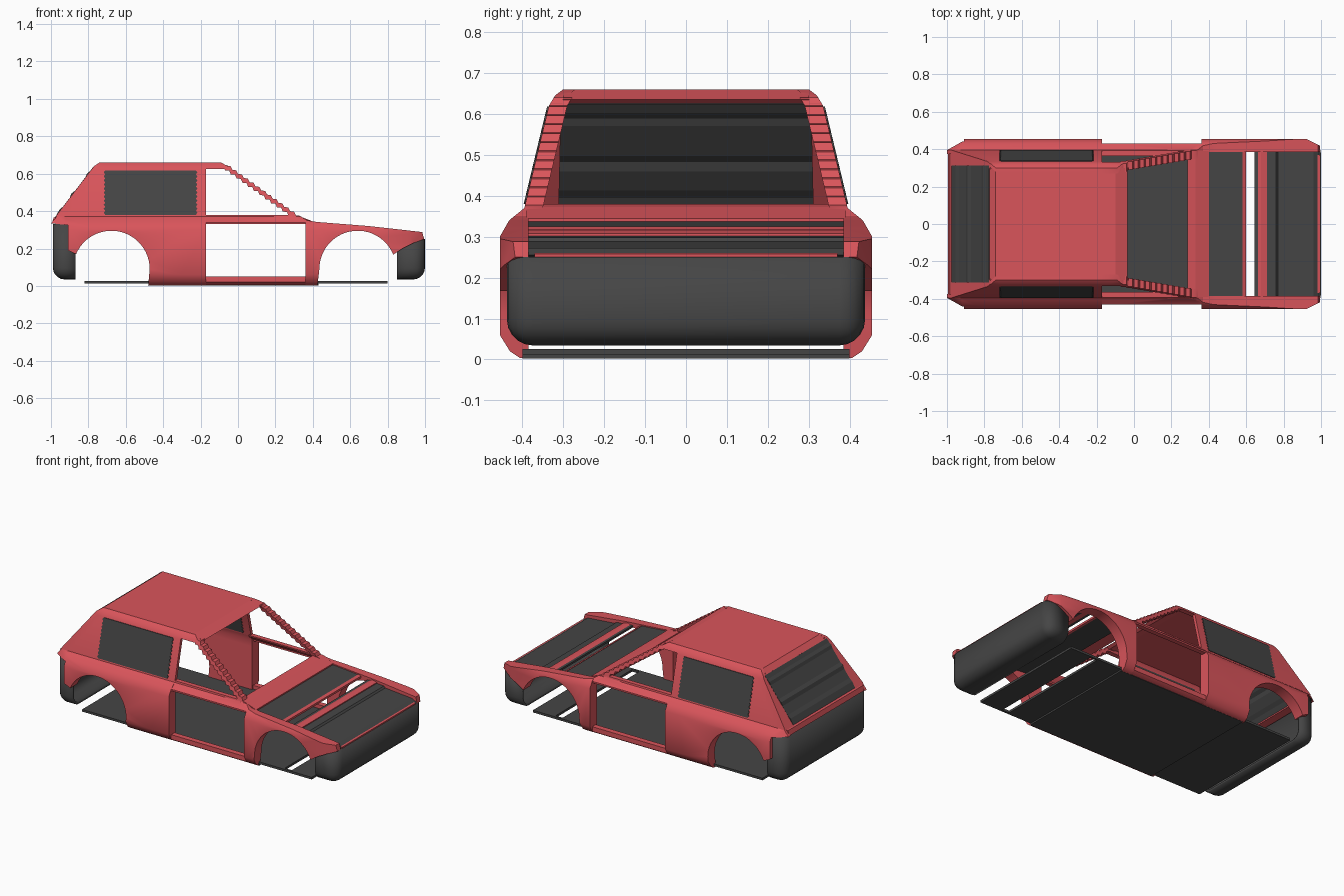
import bpy, bmesh, math
from mathutils import Vector

cube = bpy.data.objects.get("Cube")
if cube:
    bpy.data.objects.remove(cube, do_unlink=True)


def material(name, rgb):
    m = bpy.data.materials.new(name)
    m.use_nodes = True
    m.diffuse_color = (*rgb, 1)
    bsdf = next(n for n in m.node_tree.nodes if n.type == 'BSDF_PRINCIPLED')
    bsdf.inputs["Base Color"].default_value = (*rgb, 1)
    return m


RED = material("body red", (0.70, 0.09, 0.105))
DARK = material("dark grey", (0.06, 0.06, 0.06))

# Half width of the body at each height
SECTION = [(0, .40), (.02, .43), (.06, .455), (.30, .455), (.34, .432), (.37, .395),
           (.62, .335), (.645, .32), (.66, .30)]
smooth_parts = []


def half_width(z):
    if z <= 0:
        return SECTION[0][1]
    for (z0, y0), (z1, y1) in zip(SECTION, SECTION[1:]):
        if z <= z1:
            return y0 + (y1 - y0) * (z - z0) / (z1 - z0)
    return SECTION[-1][1]


def finish(name, bm, mat, mirror=False):
    bmesh.ops.recalc_face_normals(bm, faces=bm.faces[:])
    me = bpy.data.meshes.new(name)
    bm.to_mesh(me)
    bm.free()
    me.materials.append(mat)
    ob = bpy.data.objects.new(name, me)
    bpy.context.collection.objects.link(ob)
    if mirror:
        mod = ob.modifiers.new("mirror", 'MIRROR')
        mod.use_axis = (False, True, False)
    return ob


def prism(outline, y0, y1):
    """Side outline in x and z, extruded across y."""
    bm = bmesh.new()
    a = [bm.verts.new((x, y0, z)) for x, z in outline]
    b = [bm.verts.new((x, y1, z)) for x, z in outline]
    bm.faces.new(a)
    bm.faces.new(b)
    for i in range(len(a)):
        j = (i + 1) % len(a)
        bm.faces.new((a[i], a[j], b[j], b[i]))
    bm.normal_update()
    return bm


def cut(bm, co, no):
    bmesh.ops.bisect_plane(bm, geom=bm.verts[:] + bm.edges[:] + bm.faces[:],
                           dist=1e-5, plane_co=co, plane_no=no)


def side_panel(name, outline, mat, thick=.02, limit=1, inner=1, lift=0):
    """Mirrored side panel that follows the body section."""
    bm = prism(outline, 0, 1)
    bmesh.ops.triangulate(bm, faces=bm.faces[:])
    for z, _ in SECTION[1:-1]:
        cut(bm, (0, 0, z), (0, 0, 1))
    for x in (-.92, .92):
        cut(bm, (x, 0, 0), (1, 0, 0))
    for v in bm.verts:
        out = min(half_width(v.co.z), limit)
        if v.co.z < .37:
            out -= max(0, abs(v.co.x) - .92) * .5
        v.co.y = out + lift if v.co.y > .5 else min(out - thick, inner)
    smooth_parts.append(finish(name, bm, mat, True))


def cross_piece(name, outline, half, mat):
    finish(name, prism(outline, -half, half), mat)


def arch(cx, start, end, n=24):
    """Wheel arch points between two angles in degrees."""
    pts = []
    for i in range(n + 1):
        a = math.radians(start + (end - start) * i / n)
        pts.append((cx + .205 * math.cos(a), .09 + .205 * math.sin(a)))
    return pts


def ragged(p, q, n, depth):
    """Sawtooth edge from p to q."""
    p, q = Vector(p), Vector(q)
    side = Vector((p.y - q.y, q.x - p.x)).normalized() * depth
    return [tuple(p.lerp(q, i / n) + side * (i % 2)) for i in range(n + 1)]


# Lower body sides
side_panel("rear_quarter",
           [(-.17, .003), (-.17, .37), (-.97, .37), (-1, .335), (-.91, .325), (-.91, .19)]
           + arch(-.677, 157, 0) + [(-.48, .003)], RED, inner=.385)
side_panel("front_fender",
           [(.425, .003)] + arch(.64, 180, 22)
           + [(.88, .20), (.94, .23), (.995, .25), (.985, .288), (.7, .32), (.42, .342),
              (.36, .352), (.36, .003)], RED, inner=.385)
side_panel("door_sill", [(-.18, .005), (.37, .005), (.37, .05), (-.18, .05)], RED,
           .03, limit=.43, inner=.395)
side_panel("door_belt", [(-.18, .33), (.37, .33), (.37, .35), (.28, .38), (-.18, .38)],
           RED, .03, limit=.43)

# Cabin sides
side_panel("rear_cabin_side",
           [(-.98, .365), (-.77, .64), (-.74, .66), (-.17, .66), (-.17, .365)], RED)
side_panel("front_pillar",
           ragged((-.10, .64), (.27, .375), 24, .012) + [(.37, .35)]
           + ragged((.33, .375), (-.04, .64), 24, .01), RED, .045)
side_panel("roof_rail", [(-.18, .625), (-.18, .66), (-.09, .66), (-.03, .625)], RED, .03)
side_panel("rear_window_frame",
           [(-.98, .365), (-.77, .64), (-.74, .64), (-.95, .365)], RED, .03, inner=.31)
side_panel("rear_side_window",
           ragged((-.71, .38), (-.71, .618), 22, .008)
           + ragged((-.225, .618), (-.225, .38), 22, .008), DARK, .024, lift=.004)

# Roof, windscreen base and tail shelf
cross_piece("roof", [(-.775, .632), (-.74, .66), (-.1, .66), (-.035, .635), (-.055, .625),
                     (-.11, .64), (-.73, .64)], .30, RED)
cross_piece("windscreen_base", [(.285, .38), (.33, .372), (.4, .345), (.4, .328),
                                (.32, .345), (.285, .355)], .39, RED)
cross_piece("tail_shelf", [(-.995, .335), (-.985, .365), (-.96, .375), (-.94, .345)], .38, RED)

# Ribbed rear window
base, top = Vector((-.975, .372)), Vector((-.775, .635))
normal = Vector((base.y - top.y, top.x - base.x)).normalized()
ribs = [(0, 0), (.12, .005), (.2, 0), (.38, 0), (.45, .007), (.52, 0),
        (.8, 0), (.86, .005), (.92, 0), (1, 0)]
outer = [base.lerp(top, t) + normal * d for t, d in ribs]
inner = [p - normal * .02 for p in reversed(outer)]
cross_piece("rear_window", [tuple(p) for p in outer + inner], .312, DARK)

# Bonnet panels with an open slot
cross_piece("bonnet_rear", [(.39, .338), (.585, .322), (.585, .308), (.39, .324)], .388, DARK)
cross_piece("bonnet_rear_trim", ragged((.58, .325), (.598, .318), 1, 0)
            + [(.598, .305), (.58, .308)], .388, RED)
cross_piece("bonnet_slot_edge", [(.645, .308), (.665, .308), (.665, .295), (.645, .295)],
            .388, DARK)
cross_piece("bonnet_ridge", [(.662, .308), (.68, .315), (.71, .308), (.71, .285), (.662, .295)],
            .388, RED)
cross_piece("bonnet_front", [(.708, .302), (.76, .298), (.77, .288), (.96, .272), (.99, .255),
                             (.96, .25), (.708, .283)], .388, DARK)
cross_piece("nose_trim", [(.965, .246), (.994, .246), (.994, .258), (.965, .262)], .37, RED)

# Floor plates, joined beside the slot by narrow rails
for name, x0, x1, z0 in (("floor_rear", -.82, -.47, .012), ("floor_middle", -.47, .43, .002),
                         ("floor_front", .43, .60, .012), ("floor_nose", .65, .80, .012)):
    cross_piece(name, [(x0, z0), (x1, z0), (x1, .026), (x0, .026)], .40, DARK)
finish("floor_rail", prism([(.60, .012), (.65, .012), (.65, .026), (.60, .026)], .386, .40),
       DARK, True)


def bumper(name, x_out, x_in, z0, z1, half):
    """Hollow end shell, open above and towards the wheels."""
    bm = bmesh.new()
    bmesh.ops.create_cube(bm, size=1)
    for v in bm.verts:
        v.co = (x_out if v.co.x > 0 else x_in, v.co.y * 2 * half, z1 if v.co.z > 0 else z0)
    gone = [f for f in bm.faces if f.calc_center_median().z > z1 - .001
            or abs(f.calc_center_median().x - x_in) < .001]
    bmesh.ops.delete(bm, geom=gone, context='FACES')
    edges = [e for e in bm.edges if len(e.link_faces) == 2]
    bm.normal_update()
    bmesh.ops.bevel(bm, geom=edges, offset=.055, segments=5, profile=.5, affect='EDGES')
    ob = finish(name, bm, DARK)
    mod = ob.modifiers.new("thickness", 'SOLIDIFY')
    mod.thickness = .015
    mod.offset = 0
    smooth_parts.append(ob)


bumper("front_bumper", .992, .85, .042, .25, .43)
bumper("rear_bumper", -.982, -.87, .042, .33, .418)

# Smooth shading on the rounded parts
bpy.ops.object.select_all(action='DESELECT')
for ob in smooth_parts:
    ob.select_set(True)
bpy.context.view_layer.objects.active = smooth_parts[0]
bpy.ops.object.shade_smooth_by_angle(angle=math.radians(35))
